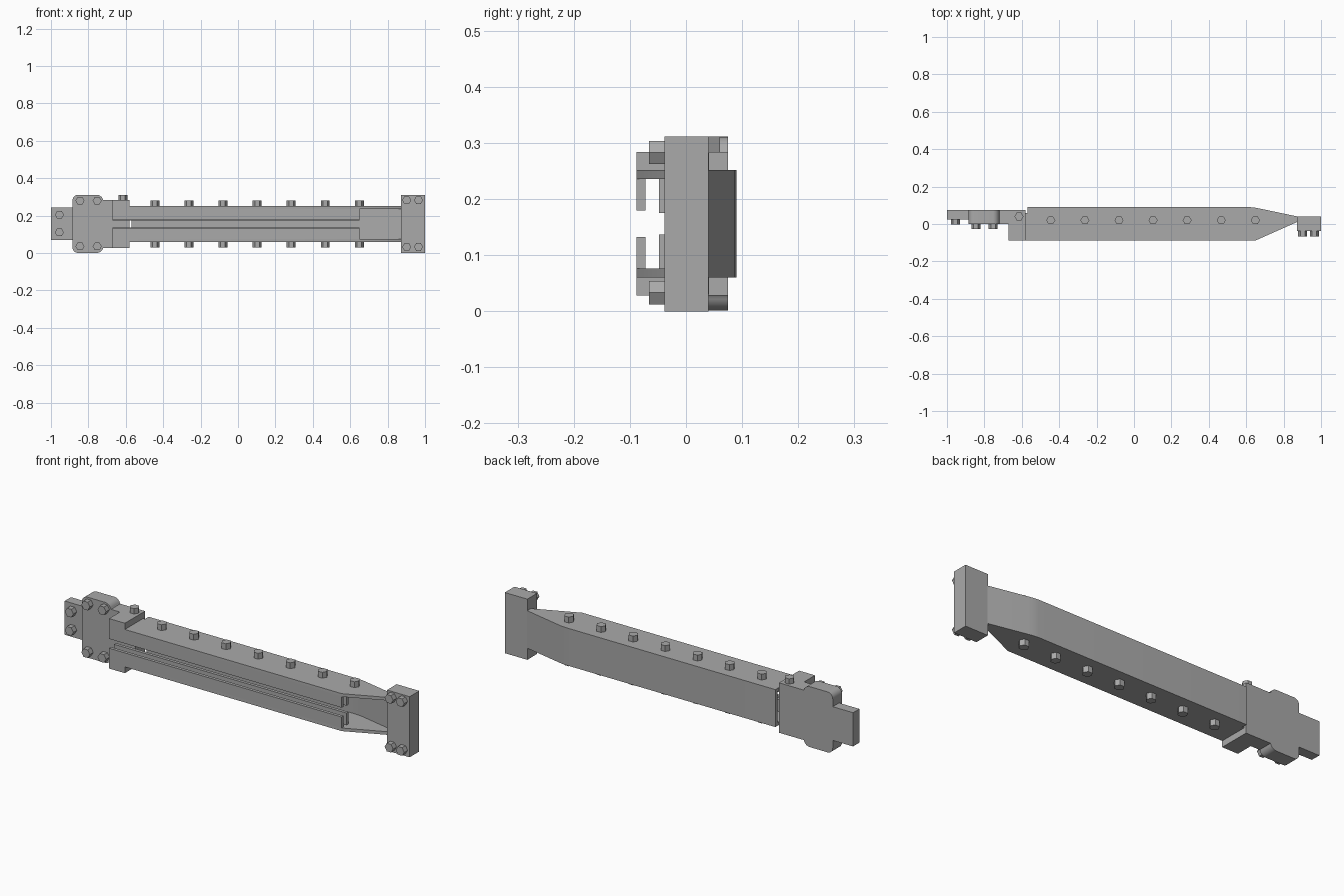
import bpy, bmesh
from math import sin, cos, pi, radians
from mathutils import Matrix, Vector

MID = 0.156  # height of the horizontal symmetry plane

if "Cube" in bpy.data.objects:
    bpy.data.objects.remove(bpy.data.objects["Cube"], do_unlink=True)

steel = bpy.data.materials.new("grey steel")
steel.use_nodes = True
GREY = (0.4, 0.4, 0.4, 1)
steel.diffuse_color = GREY
steel.node_tree.nodes["Principled BSDF"].inputs["Base Color"].default_value = GREY


def finish(name, bm, smooth=False):
    bmesh.ops.recalc_face_normals(bm, faces=bm.faces)
    mesh = bpy.data.meshes.new(name)
    bm.to_mesh(mesh)
    bm.free()
    mesh.materials.append(steel)
    obj = bpy.data.objects.new(name, mesh)
    bpy.context.collection.objects.link(obj)
    if smooth:
        bpy.ops.object.select_all(action='DESELECT')
        obj.select_set(True)
        bpy.context.view_layer.objects.active = obj
        bpy.ops.object.shade_smooth_by_angle(angle=radians(30))
    return obj


def prism(name, outline, axis, lo, hi, smooth=False):
    """Extrude an outline along y (outline in xz) or z (outline in xy)."""
    bm = bmesh.new()
    if axis == 'y':
        place, step = (lambda a, b: (a, lo, b)), Vector((0, hi - lo, 0))
    else:
        place, step = (lambda a, b: (a, b, lo)), Vector((0, 0, hi - lo))
    face = bm.faces.new([bm.verts.new(place(a, b)) for a, b in outline])
    ext = bmesh.ops.extrude_face_region(bm, geom=[face])
    bmesh.ops.translate(bm, vec=step,
                        verts=[v for v in ext["geom"] if isinstance(v, bmesh.types.BMVert)])
    return finish(name, bm, smooth)


def box(name, x, y, z):
    return prism(name, [(x[0], y[0]), (x[1], y[0]), (x[1], y[1]), (x[0], y[1])], 'z', *z)


def pair(z):
    """Upper and lower height ranges, mirrored about the symmetry plane."""
    return (("upper", z), ("lower", (2 * MID - z[1], 2 * MID - z[0])))


def arc(cx, cz, r, start, end, n=8):
    return [(cx + r * cos(radians(start + (end - start) * i / n)),
             cz + r * sin(radians(start + (end - start) * i / n))) for i in range(n + 1)]


def bolt(name, base, direction, height=0.03, radius=0.024):
    """Hexagonal bolt head sitting on a surface, corners pointing along x."""
    bm = bmesh.new()
    bmesh.ops.create_cone(bm, cap_ends=True, segments=6, radius1=radius,
                          radius2=radius, depth=height)
    d = Vector(direction)
    turn = Matrix.Rotation(pi / 2, 4, 'X') if d.y else Matrix.Identity(4)
    corner = Matrix.Rotation(pi / 2, 4, 'Z') if abs(max(
        v.co.x for v in bm.verts) - radius) > 1e-4 else Matrix.Identity(4)
    bmesh.ops.transform(bm, verts=bm.verts,
                        matrix=Matrix.Translation(Vector(base) + d * height / 2) @ turn @ corner)
    finish(name, bm)


# Arm: side walls with a tapered end, and a back wall that bends with them
bend = [(0.62, 0.09), (0.65, 0.087), (0.68, 0.081)]
wall = [(-0.67, -0.088), (0.65, -0.088), (0.875, 0.012), (0.875, 0.04),
        *reversed(bend), (-0.57, 0.09), (-0.57, 0.06), (-0.67, 0.06)]
for side, z in pair((0.236, 0.252)):
    prism(f"{side}_arm_wall", wall, 'z', *z, smooth=True)
back = [(-0.57, 0.09), *bend, (0.875, 0.04)]
prism("arm_back_wall", back + [(x, y - 0.016) for x, y in reversed(back)],
      'z', 2 * MID - 0.252, 0.252, smooth=True)

# Front rails: outer and inner lips around the long slot
for side, z in pair((0.18, 0.24)):
    box(f"{side}_outer_lip", (-0.67, 0.65), (-0.088, -0.072), z)
for side, z in pair((0.175, 0.24)):
    box(f"{side}_inner_lip", (-0.67, 0.65), (-0.048, -0.032), z)

# Mounting plate with rounded ears, flowing into the shoulder
top = (arc(-0.855, 0.281, 0.03, 180, 90) + arc(-0.755, 0.276, 0.035, 90, 15)
       + [(-0.72, 0.284), (-0.58, 0.284)])
prism("mounting_plate", top + [(x, 2 * MID - z) for x, z in reversed(top)],
      'y', 0, 0.075, smooth=True)
for side, z in pair((0.236, 0.284)):
    box(f"{side}_shoulder", (-0.67, -0.58), (-0.088, 0.01), z)

# End tab and end plate
box("end_tab", (-1, -0.88), (0.024, 0.075), (0.07, 0.243))
box("end_plate", (0.872, 1), (-0.038, 0.04), (0, 0.311))

# Bolts along the top and bottom of the arm
for i in range(7):
    x = -0.445 + i * 0.1823
    bolt(f"upper_arm_bolt_{i}", (x, 0.02, 0.252), (0, 0, 1))
    bolt(f"lower_arm_bolt_{i}", (x, 0.02, 2 * MID - 0.252), (0, 0, -1))
bolt("shoulder_bolt", (-0.615, 0.04, 0.284), (0, 0, 1), 0.027)

# Bolts on the front of each plate
groups = {"mounting": ((-0.845, -0.753), 0, 0.122),
          "tab": ((-0.955,), 0.024, 0.047),
          "end": ((0.902, 0.965), -0.038, 0.125)}
for name, (xs, y, spread) in groups.items():
    for i, x in enumerate(xs):
        for side, s in (("upper", 1), ("lower", -1)):
            bolt(f"{side}_{name}_bolt_{i}", (x, y, MID + 0.002 + s * spread), (0, -1, 0), 0.028)
